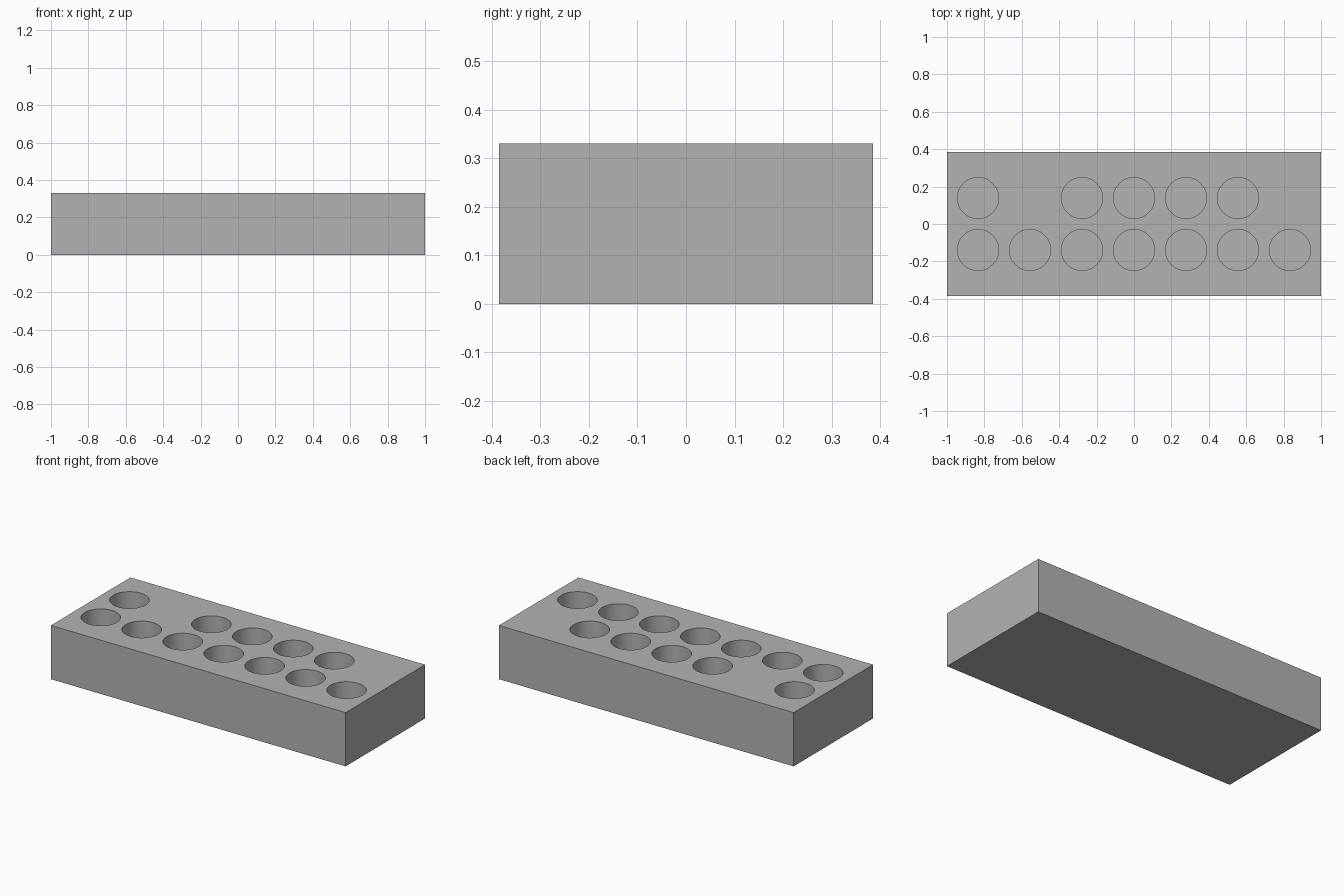
import bpy
import bmesh
from math import radians
from mathutils import Matrix

default_cube = bpy.data.objects.get("Cube")
if default_cube:
    bpy.data.objects.remove(default_cube, do_unlink=True)

LENGTH, WIDTH, HEIGHT = 2.0, 0.77, 0.33
PITCH = 0.278
RADIUS = 0.11
DEPTH = 0.27
COLUMNS = {-1: range(-3, 4), 1: (-3, -1, 0, 1, 2)}  # front row, back row

grey = bpy.data.materials.new("grey")
grey.use_nodes = True
colour = (0.45, 0.45, 0.45, 1)
grey.diffuse_color = colour
grey.node_tree.nodes["Principled BSDF"].inputs["Base Color"].default_value = colour


def make_object(name, bm):
    mesh = bpy.data.meshes.new(name)
    bm.to_mesh(mesh)
    bm.free()
    mesh.materials.append(grey)
    obj = bpy.data.objects.new(name, mesh)
    bpy.context.collection.objects.link(obj)
    return obj


# Solid rack block
bm = bmesh.new()
bmesh.ops.create_cube(bm, size=1, matrix=Matrix.Translation((0, 0, HEIGHT / 2))
                      @ Matrix.Diagonal((LENGTH, WIDTH, HEIGHT, 1)))
rack = make_object("rack_block", bm)

# Cylinders for the blind round holes, extending above the top face
bm = bmesh.new()
cut_height = DEPTH + 0.1
for side, columns in COLUMNS.items():
    for column in columns:
        centre = (column * PITCH, side * PITCH / 2, HEIGHT - DEPTH + cut_height / 2)
        bmesh.ops.create_cone(bm, cap_ends=True, segments=64, radius1=RADIUS,
                              radius2=RADIUS, depth=cut_height,
                              matrix=Matrix.Translation(centre))
cutter = make_object("hole_cutter", bm)
cutter.hide_render = True

# Cut the holes and drop the cutter
cut = rack.modifiers.new("holes", "BOOLEAN")
cut.operation = "DIFFERENCE"
cut.solver = "EXACT"
cut.object = cutter
bpy.ops.object.select_all(action="DESELECT")
rack.select_set(True)
bpy.context.view_layer.objects.active = rack
bpy.ops.object.modifier_apply(modifier=cut.name)
bpy.data.objects.remove(cutter, do_unlink=True)

# Smooth hole walls, crisp block edges
bpy.ops.object.shade_smooth_by_angle(angle=radians(30))
